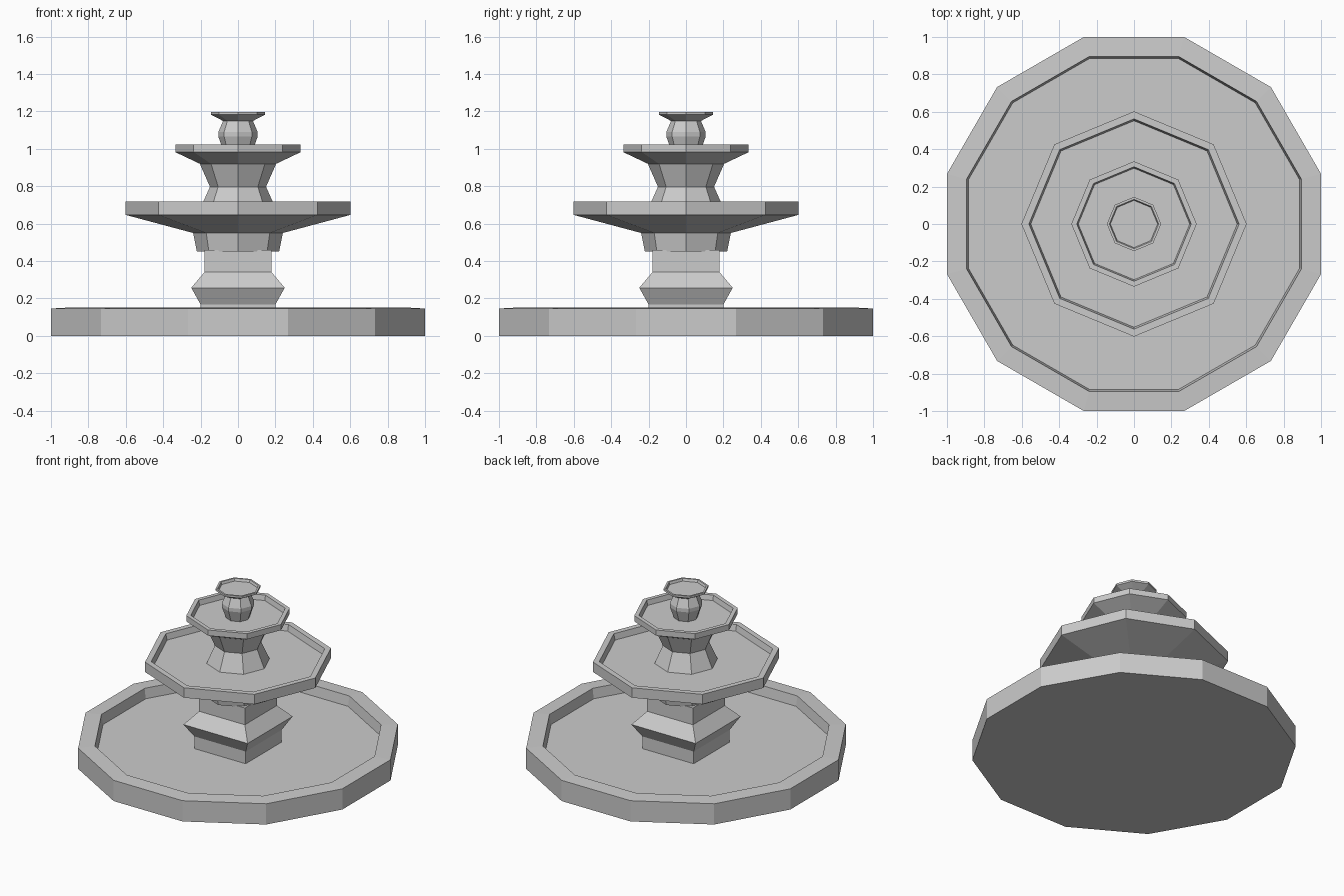
import bpy, bmesh
from math import cos, sin, tau, pi

if "Cube" in bpy.data.objects:
    bpy.data.objects.remove(bpy.data.objects["Cube"])


def lathe(name, sides, profile, turn=0.0, across_flats=False):
    """Closed faceted solid from (radius, z) points, listed bottom to top surface."""
    k = 1 / cos(pi / sides) if across_flats else 1
    bm = bmesh.new()
    rings = [[bm.verts.new((r * k * cos(turn + tau * i / sides),
                            r * k * sin(turn + tau * i / sides), z))
              for i in range(sides)] for r, z in profile]
    for a, b in zip(rings, rings[1:]):
        for i in range(sides):
            j = (i + 1) % sides
            bm.faces.new((a[i], a[j], b[j], b[i]))
    bm.faces.new(rings[0][::-1])
    bm.faces.new(rings[-1])
    bmesh.ops.recalc_face_normals(bm, faces=bm.faces)
    mesh = bpy.data.meshes.new(name)
    bm.to_mesh(mesh)
    bm.free()
    obj = bpy.data.objects.new(name, mesh)
    bpy.context.collection.objects.link(obj)
    return obj


# Twelve-sided ground pool with a raised rim
lathe("base_pool", 12, [(1.0, 0), (1.0, 0.146), (0.895, 0.152), (0.885, 0.082)],
      pi / 12, True)

# Square pedestal standing in the pool
lathe("square_pedestal", 4, [(0.2, 0.08), (0.2, 0.168), (0.25, 0.257),
                             (0.178, 0.342), (0.178, 0.46)], pi / 4, True)

# Octagonal bowls, each with its collar or stem below
lathe("large_bowl", 8, [(0.22, 0.45), (0.24, 0.55), (0.602, 0.647),
                        (0.602, 0.717), (0.562, 0.717), (0.552, 0.675)])
lathe("middle_bowl", 8, [(0.205, 0.673), (0.15, 0.797), (0.204, 0.92),
                         (0.335, 0.982), (0.335, 1.022), (0.306, 1.022),
                         (0.298, 0.987)])
lathe("top_bowl", 8, [(0.077, 0.985), (0.105, 1.065), (0.105, 1.09),
                      (0.08, 1.149), (0.145, 1.183), (0.145, 1.197),
                      (0.132, 1.197), (0.126, 1.18)])
